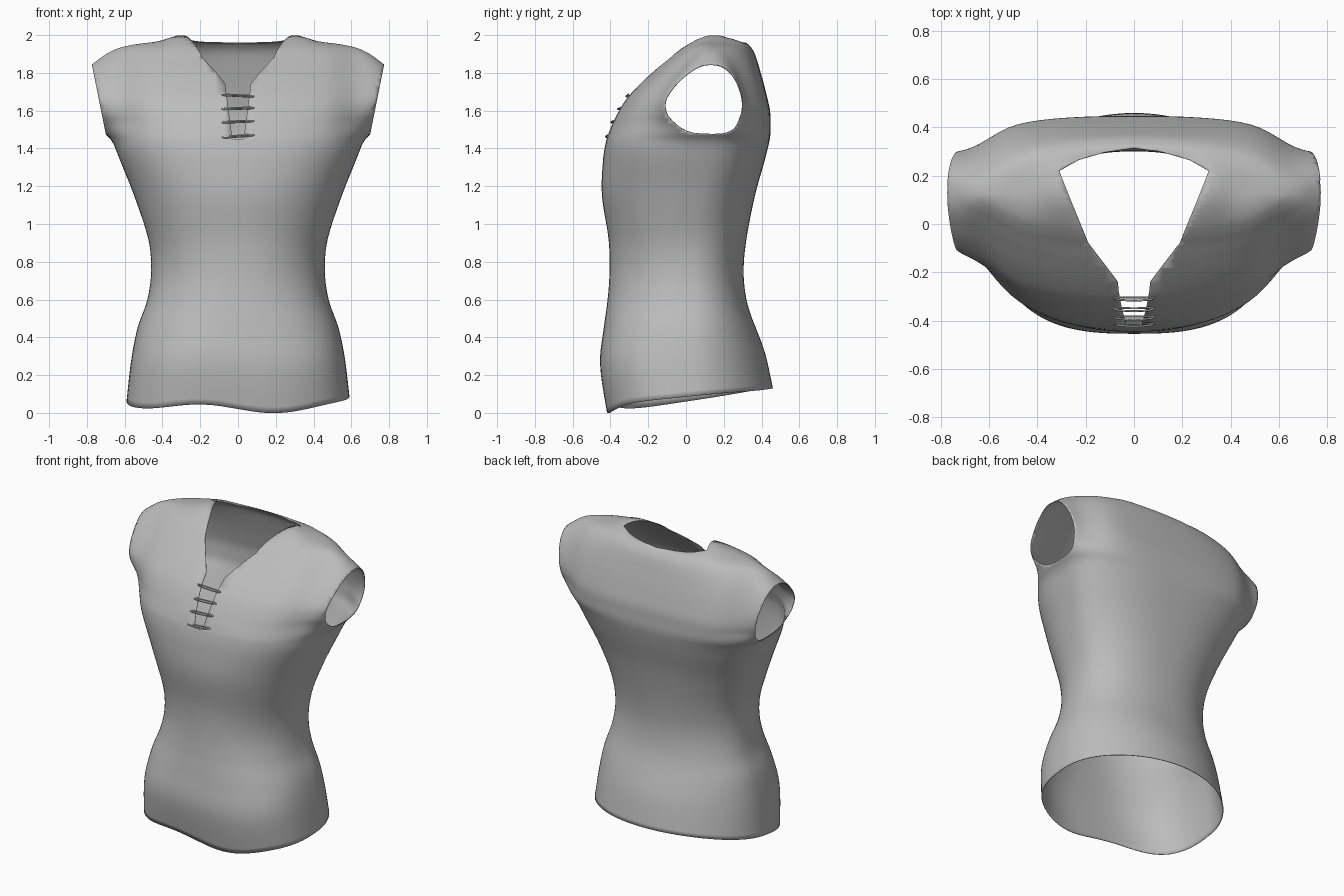
import bpy, bmesh, math
from mathutils import Vector

cube = bpy.data.objects.get("Cube")
if cube:
    bpy.data.objects.remove(cube)

cloth = bpy.data.materials.new("grey_cloth")
cloth.use_nodes = True
GREY = (0.5, 0.5, 0.5, 1)
cloth.diffuse_color = GREY
cloth.node_tree.nodes["Principled BSDF"].inputs["Base Color"].default_value = GREY

# Body sections: height, half width, front y, back y, front and back squareness
ROWS = [
    (0.00, .59, -.42, .46, 2.7, 2), (0.25, .565, -.455, .42, 2.75, 2),
    (0.45, .53, -.435, .365, 2.5, 2.1), (0.60, .48, -.415, .32, 2.3, 2.2),
    (0.75, .46, -.405, .305, 2.15, 2.2), (0.92, .475, -.41, .32, 2.2, 2.3),
    (1.15, .55, -.445, .365, 2.3, 2.4), (1.33, .622, -.44, .415, 2.5, 2.6),
    (1.43, .663, -.425, .44, 2.6, 2.7), (1.48, .705, -.41, .447, 2.5, 2.8),
    (1.53, .75, -.39, .447, 2.35, 2.8), (1.60, .82, -.355, .445, 2.2, 2.7),
    (1.67, .865, -.31, .43, 2.1, 2.6), (1.75, .85, -.235, .41, 2.1, 2.5),
    (1.82, .80, -.16, .39, 2.1, 2.4), (1.87, .74, -.10, .375, 2.2, 2.3),
    (1.91, .68, -.055, .36, 2.2, 2.2), (1.94, .60, -.01, .34, 2.2, 2.2),
    (1.96, .46, .05, .315, 2.2, 2.2), (1.965, .22, .11, .26, 2.1, 2.1),
    (1.965, .01, .17, .19, 2, 2)]
SEGS, STEPS = 96, 5


def spline(rows, steps):
    """Catmull-Rom interpolation through the rows."""
    out = []
    for i in range(len(rows) - 1):
        quad = rows[max(i - 1, 0)], rows[i], rows[i + 1], rows[min(i + 2, len(rows) - 1)]
        for k in range(steps):
            t = k / steps
            out.append([b + .5 * t * (c - a + t * (2*a - 5*b + 4*c - d + t * (3*(b - c) + d - a)))
                        for a, b, c, d in zip(*quad)])
    return out + [list(rows[-1])]


def clamp(v):
    return max(0.0, min(1.0, v))


def bell(v, centre, width):
    return math.exp(-((v - centre) / width) ** 2)


def power(v, n):
    return math.copysign(abs(v) ** (2 / n), v)


def section_point(row, a):
    z, w, front, back, n_front, n_back = row
    # line where the section is widest
    yc = .02 + .11 * clamp((z - 1) / .6) + .04 * bell(z, 1.5, .08)
    yc = min(max(yc, front + .3 * (back - front)), back - .3 * (back - front))
    n = n_back if math.sin(a) > 0 else n_front
    x = w * power(math.cos(a), n)
    s = power(math.sin(a), n)
    y = yc + s * (back - yc if s > 0 else yc - front)
    # slimmer sleeves
    pull = .06 * bell(abs(x), .68, .12) if s > 0 else .05 * bell(abs(x), .63, .1)
    y -= s * pull * clamp((z - 1.4) / .15)
    # sloping, wavy hem
    fade = clamp(1 - z / .5)
    wave = -.025 * math.sin(math.pi * x / .4) * clamp(.5 - y)
    # raised shoulder beside the neck
    lift = .036 * bell(abs(x), .3, .09) * bell(y, .15, .11) * clamp((z - 1.88) / .07)
    return Vector((x, y, z + fade * (.073 + .055 * y / .44 + wave) + lift))


# Loft the body
bm = bmesh.new()
rings = [[bm.verts.new(section_point(r, 2 * math.pi * j / SEGS)) for j in range(SEGS)]
         for r in spline(ROWS, STEPS)]
for lo, hi in zip(rings, rings[1:]):
    for j in range(SEGS):
        k = (j + 1) % SEGS
        bm.faces.new((lo[j], lo[k], hi[k], hi[j]))


def slice_faces(point, normal, test, clear=False):
    faces = [f for f in bm.faces if test(f.calc_center_median())]
    geom = set(faces)
    for f in faces:
        geom.update(f.edges, f.verts)
    bmesh.ops.bisect_plane(bm, geom=list(geom), dist=1e-4, plane_co=point,
                           plane_no=Vector(normal).normalized(), clear_outer=clear)


# Neck opening seen from above: y, half width
NECK = [(-.24, .068), (-.08, .19), (.22, .31), (.265, .23), (.297, .12), (.315, 0)]
SLOT_LOW, SLOT_HIGH = 1.45, 1.76


def neck_width(y):
    for (y0, w0), (y1, w1) in zip(NECK, NECK[1:]):
        if y0 <= y < y1:
            return w0 + (w1 - w0) * (y - y0) / (y1 - y0)
    return 0


def slot_width(z):
    return .03 + .04 * (z - SLOT_LOW) / (SLOT_HIGH - SLOT_LOW)


for side in (1, -1):
    # armholes
    slice_faces((side * .725, 0, 1.6), (side, 0, -.2),
                lambda c: c.z > 1.41 and c.x * side > .3, True)
    # neck edges
    for (y0, w0), (y1, w1) in zip(NECK, NECK[1:]):
        slice_faces((side * w0, y0, 0), (y1 - y0, -side * (w1 - w0), 0),
                    lambda c: c.z > 1.6 and y0 - .07 < c.y < y1 + .07
                    and -.04 < c.x * side < .4)
    # slot edges
    slice_faces((side * slot_width(SLOT_LOW), 0, SLOT_LOW),
                (SLOT_HIGH - SLOT_LOW, 0, -side * .04),
                lambda c: 1.42 < c.z < 1.8 and c.y < -.15 and abs(c.x) < .15)
slice_faces((0, 0, SLOT_LOW), (0, 0, 1),
            lambda c: abs(c.z - SLOT_LOW) < .06 and c.y < -.2 and abs(c.x) < .1)
slice_faces((0, NECK[0][0], 0), (0, 1, 0),
            lambda c: c.z > 1.6 and abs(c.y - NECK[0][0]) < .06 and abs(c.x) < .15)


def in_opening(c):
    slot = c.y < NECK[0][0] and SLOT_LOW < c.z < 1.8 and abs(c.x) < slot_width(c.z)
    return slot or (c.z > 1.6 and abs(c.x) < neck_width(c.y))


bmesh.ops.delete(bm, geom=[f for f in bm.faces if in_opening(f.calc_center_median())],
                 context="FACES")
bmesh.ops.remove_doubles(bm, verts=bm.verts, dist=.003)

mesh = bpy.data.meshes.new("shirt_body")
bm.to_mesh(mesh)
bm.free()
mesh.materials.append(cloth)
shirt = bpy.data.objects.new("shirt_body", mesh)
bpy.context.collection.objects.link(shirt)
bpy.context.view_layer.objects.active = shirt
shirt.select_set(True)
bpy.ops.object.shade_smooth_by_angle(angle=math.radians(50))
thick = shirt.modifiers.new("cloth_thickness", "SOLIDIFY")
thick.thickness = .004
thick.offset = -1

# Lace loops across the chest slot
for i, (z, y, tilt) in enumerate([(1.68, -.308, -.004), (1.612, -.352, .003),
                                  (1.542, -.387, .004), (1.465, -.415, .006)]):
    curve = bpy.data.curves.new("lace_%d" % (i + 1), "CURVE")
    curve.dimensions = "3D"
    curve.bevel_depth = .004
    curve.bevel_resolution = 2
    loop = curve.splines.new("POLY")
    loop.points.add(23)
    loop.use_cyclic_u = True
    for j, p in enumerate(loop.points):
        a = 2 * math.pi * j / len(loop.points)
        x = .083 * power(math.cos(a), 3)
        p.co = (x, y - .003 + .006 * math.sin(a) + .6 * x * x,
                z + .004 * math.sin(a) + tilt * x / .083, 1)
    curve.materials.append(cloth)
    bpy.context.collection.objects.link(bpy.data.objects.new(curve.name, curve))
